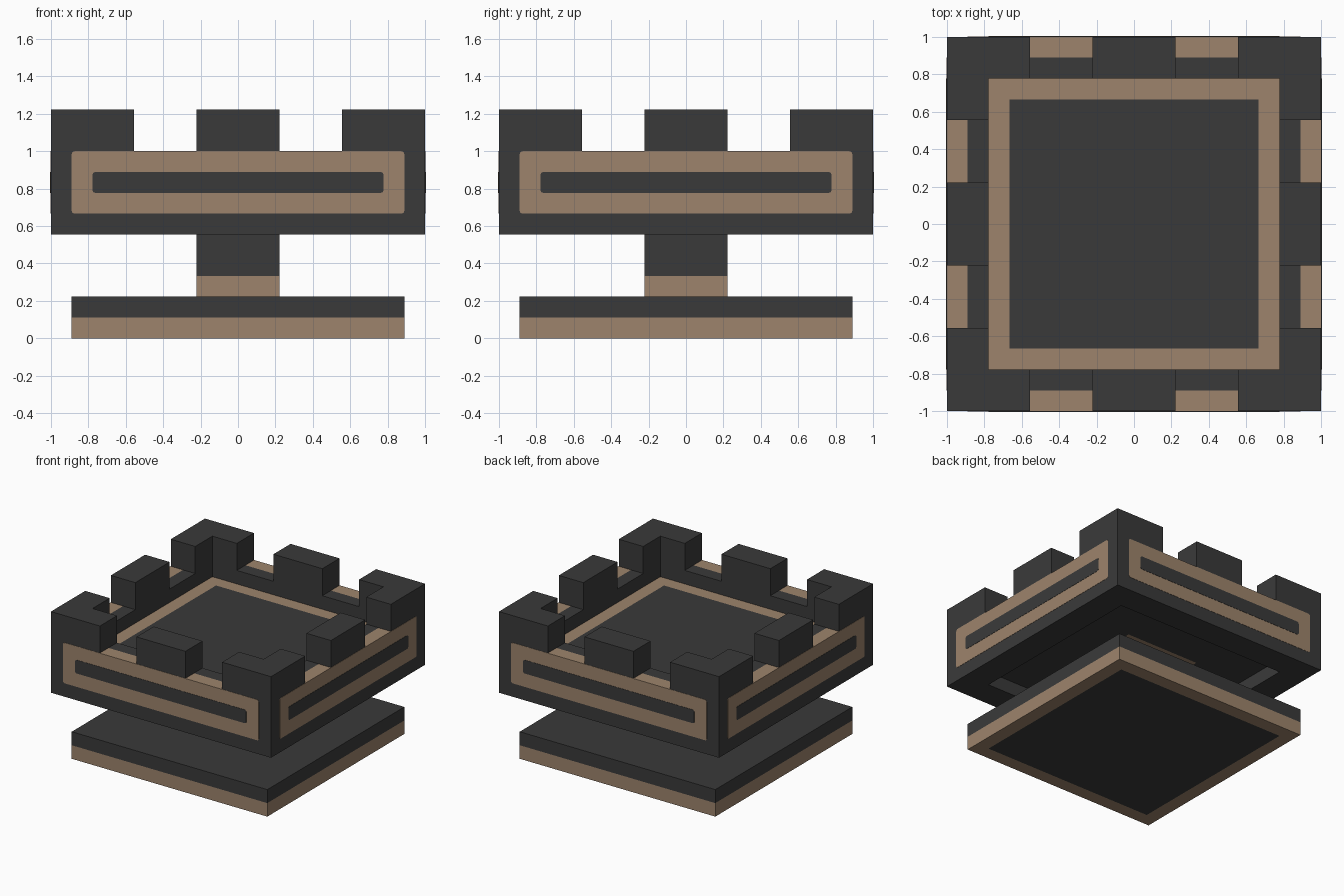
import bpy, bmesh, math
from mathutils import Matrix

if "Cube" in bpy.data.objects:
    bpy.data.objects.remove(bpy.data.objects["Cube"])

U = 1 / 9  # one modelling step


def material(name, rgb):
    m = bpy.data.materials.new(name)
    m.diffuse_color = (*rgb, 1)
    m.use_nodes = True
    m.node_tree.nodes["Principled BSDF"].inputs["Base Color"].default_value = m.diffuse_color
    return m


MATS = [material("charcoal", (0.042, 0.042, 0.042)),
        material("tan", (0.338, 0.231, 0.150))]
DARK, TAN = 0, 1


def finish(bm, name):
    mesh = bpy.data.meshes.new(name)
    bm.to_mesh(mesh)
    bm.free()
    for m in MATS:
        mesh.materials.append(m)
    obj = bpy.data.objects.new(name, mesh)
    bpy.context.collection.objects.link(obj)
    return obj


def square_stack(name, profile, bands, bottom=None, top=None):
    """Join square rings (half width, height in steps); one colour per band."""
    bm = bmesh.new()
    rings = [[bm.verts.new((sx * r * U, sy * r * U, z * U))
              for sx, sy in ((-1, -1), (1, -1), (1, 1), (-1, 1))]
             for r, z in profile]
    for lo, hi, colour in zip(rings, rings[1:], bands):
        for i in range(4):
            j = (i + 1) % 4
            bm.faces.new((lo[i], lo[j], hi[j], hi[i])).material_index = colour
    if bottom is not None:
        bm.faces.new(rings[0][::-1]).material_index = bottom
    if top is not None:
        bm.faces.new(rings[-1]).material_index = top
    return finish(bm, name)


def prism(name, outline, z0, z1, colour, matrix):
    """Extrude a counter-clockwise outline upward, leaving its seat open."""
    bm = bmesh.new()
    lo = [bm.verts.new((x, y, z0)) for x, y in outline]
    hi = [bm.verts.new((x, y, z1)) for x, y in outline]
    bm.faces.new(hi)
    for i in range(len(lo)):
        j = (i + 1) % len(lo)
        bm.faces.new((lo[i], lo[j], hi[j], hi[i]))
    for f in bm.faces:
        f.material_index = colour
    bm.transform(matrix)
    return finish(bm, name)


def rounded_rect(w, h, r):
    """Half width, half height, corner radius."""
    pts = []
    for k, (sx, sy) in enumerate(((1, 1), (-1, 1), (-1, -1), (1, -1))):
        for s in range(4):
            a = math.radians(90 * k + 30 * s)
            pts.append((sx * (w - r) + r * math.cos(a),
                        sy * (h - r) + r * math.sin(a)))
    return pts


# Base slab: tan below, charcoal above, inset square underneath
square_stack("base", [(7, 0), (8, 0), (8, 1), (8, 2)],
             [TAN, TAN, DARK], bottom=DARK, top=DARK)

# Column between base and tray
square_stack("column", [(2, 2), (2, 3), (2, 6)], [TAN, DARK])

# Tray: recessed underside, walls with a tan outer crest, bordered floor
square_stack("tray",
             [(3, 6), (7, 6), (7, 5), (9, 5), (9, 9), (8, 9), (7, 9), (7, 8), (6, 8)],
             [DARK, DARK, DARK, DARK, TAN, DARK, DARK, TAN], bottom=TAN, top=DARK)

# Battlements and side panels, repeated around the four sides
middle = [(x * U, y * U) for x, y in ((-2, -9), (2, -9), (2, -7), (-2, -7))]
corner = [(x * U, y * U) for x, y in
          ((-9, -9), (-5, -9), (-5, -7), (-7, -7), (-7, -5), (-9, -5))]
for n, side in enumerate(("front", "right", "back", "left")):
    turn = Matrix.Rotation(n * math.pi / 2, 4, 'Z')
    prism(side + "_middle_battlement", middle, 9 * U, 11 * U, DARK, turn)
    prism(side + "_corner_battlement", corner, 9 * U, 11 * U, DARK, turn)
    # Thin plates standing on the wall face
    wall = turn @ Matrix.Translation((0, -1, 7.5 * U)) @ Matrix.Rotation(math.pi / 2, 4, 'X')
    prism(side + "_panel", rounded_rect(8 * U, 1.5 * U, 0.015), 0, 0.002, TAN, wall)
    prism(side + "_slot", rounded_rect(7 * U, 0.5 * U, 0.015), 0.002, 0.004, DARK, wall)
